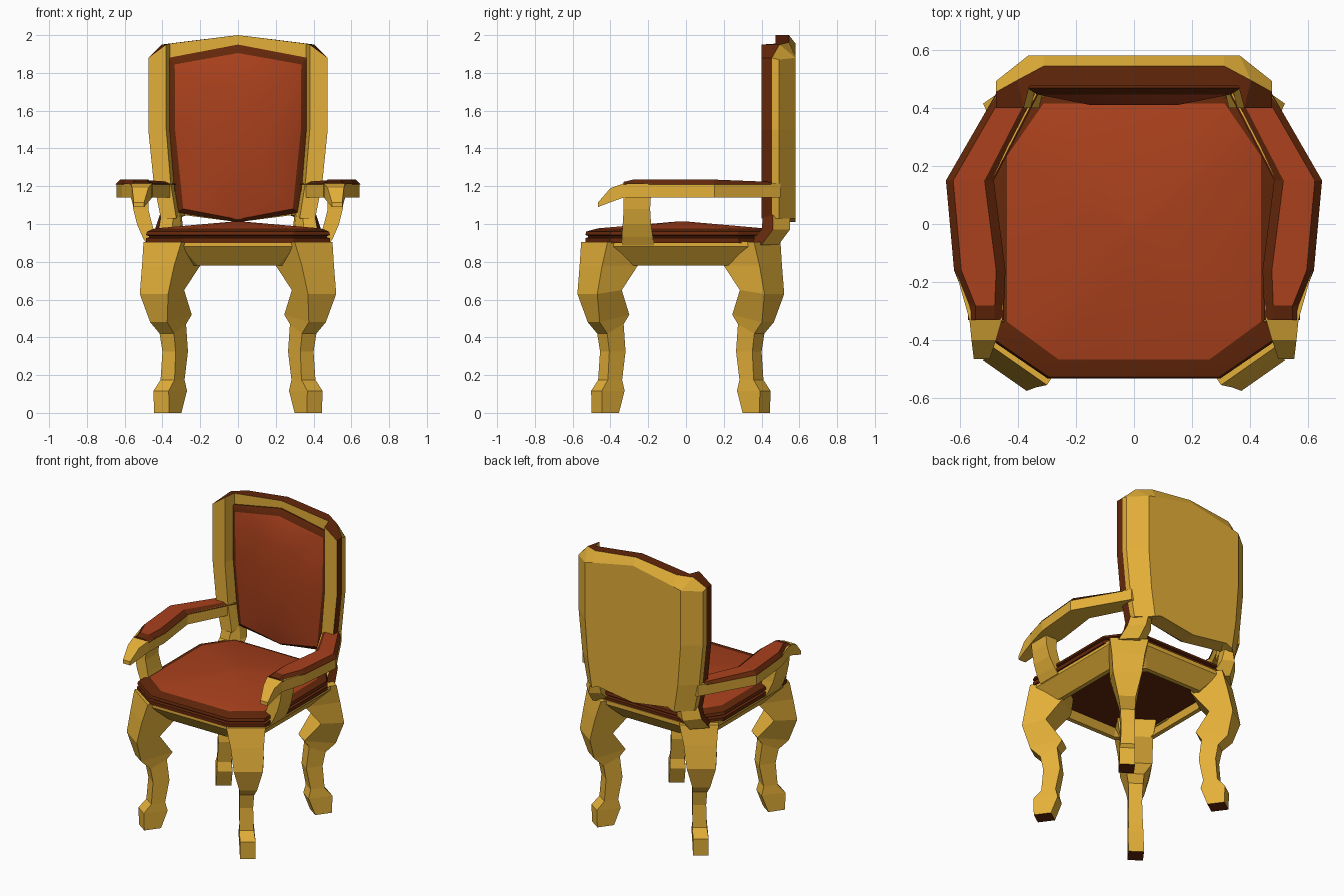
import bpy, bmesh

cube = bpy.data.objects.get("Cube")
if cube:
    bpy.data.objects.remove(cube, do_unlink=True)


def material(name, rgb):
    m = bpy.data.materials.new(name)
    m.use_nodes = True
    m.diffuse_color = (*rgb, 1)
    m.node_tree.nodes["Principled BSDF"].inputs["Base Color"].default_value = (*rgb, 1)
    return m


MATERIALS = [material("golden wood", (0.77, 0.43, 0.04)),
             material("red leather", (0.40, 0.052, 0.012)),
             material("dark brown trim", (0.125, 0.02, 0.003))]
GOLD, RED, DARK = range(3)


def loft(name, rings, rule=lambda level, side: GOLD, closed=False, mirror=False, smooth=False):
    """Skin a row of equal rings; rule picks the colour (level -1 and len-1 are the caps)."""
    bm = bmesh.new()
    rows = [[bm.verts.new(p) for p in ring] for ring in rings]
    n, last = len(rows[0]), len(rows) - 1

    def face(verts, level, side):
        bm.faces.new(verts).material_index = rule(level, side)

    for k in range(last + closed):
        a, b = rows[k], rows[(k + 1) % len(rows)]
        for i in range(n):
            j = (i + 1) % n
            face((a[i], a[j], b[j], b[i]), k, i)
    if not closed:
        for row, level in ((rows[0], -1), (rows[-1], last)):
            for i in range(n // 2 - 1):
                face((row[i], row[i + 1], row[n - 2 - i], row[n - 1 - i]), level, i)
    bmesh.ops.recalc_face_normals(bm, faces=bm.faces)
    mesh = bpy.data.meshes.new(name)
    bm.to_mesh(mesh)
    bm.free()
    for m in MATERIALS:
        mesh.materials.append(m)
    obj = bpy.data.objects.new(name, mesh)
    bpy.context.collection.objects.link(obj)
    if mirror:
        obj.modifiers.new("Mirror", "MIRROR")
    if smooth:
        bpy.ops.object.select_all(action='DESELECT')
        obj.select_set(True)
        bpy.context.view_layer.objects.active = obj
        bpy.ops.object.shade_smooth_by_angle(angle=0.5)
    return obj


def octagon(hx, y0, y1, z, front, back):
    """Rectangle with cut corners; front and back give the (x, y) size of the cuts."""
    (fx, fy), (bx, by) = front, back
    half = [(hx - fx, y0), (hx, y0 + fy), (hx, y1 - by), (hx - bx, y1)]
    return [(x, y, z) for x, y in half] + [(-x, y, z) for x, y in reversed(half)]


# Curved legs turned outwards: outer offset, outer z, inner offset, inner z, half width
LEG = [(0.40, 0.905, 0.28, 0.905, 0.10), (0.423, 0.78, 0.285, 0.78, 0.085),
       (0.445, 0.63, 0.36, 0.65, 0.075), (0.42, 0.48, 0.29, 0.52, 0.045),
       (0.377, 0.42, 0.313, 0.47, 0.038), (0.365, 0.325, 0.30, 0.325, 0.035),
       (0.373, 0.175, 0.32, 0.175, 0.037), (0.407, 0.117, 0.31, 0.117, 0.04),
       (0.405, 0, 0.34, 0, 0.04)]
for name, sign, shift in (("back_legs", 1, 0), ("front_legs", -1, -0.055)):
    rings = []
    for o, zo, i, zi, h in LEG:
        corners = [(o + h, o - 0.4 * h, zo), (o - h, o + h, zo),
                   (i - h, i + 0.4 * h, zi), (i + h, i - h, zi)]
        rings.append([(x, sign * y + shift, z) for x, y, z in corners])
    loft(name, rings, lambda level, side: DARK if level == len(LEG) - 1 else GOLD, mirror=True)

# Seat rail, leaning inwards under the rim
cut = (0.175, 0.14)
loft("seat_rail", [octagon(0.477 - d, -0.528 + d, 0.467 - d, z, cut, cut)
                   for d, z in ((0, 0.908), (0, 0.88), (0.09, 0.78), (0.12, 0.78), (0.05, 0.9))],
     closed=True)

# Seat cushion with a piped edge and a low crown
rings = [octagon(0.487 - d, -0.533 + d, 0.46 - d, z, (0.19, 0.13), (0.13, 0.18))
         for d, z in ((0, 0.9), (0, 0.925), (0.015, 0.93), (0.015, 0.936), (0, 0.942),
                      (0.005, 0.96))]
rings.append(octagon(0.437, -0.467, 0.415, 0.977, (0.177, 0.13), (0.125, 0.18)))
rings.append([(x * 0.06, y * 0.06 - 0.02, 1.013) for x, y, z in rings[-1]])
loft("seat_cushion", rings, lambda level, side: RED if level >= 6 else DARK, smooth=True)

# Back frame: columns hold front, middle and rear (x, y, top z), then bottom z
COLUMNS = [((0.475, 0.40, 1.88), (0.475, 0.455, 1.88), (0.475, 0.493, 1.87), 1.03),
           ((0.38, 0.40, 1.95), (0.403, 0.495, 1.95), (0.365, 0.58, 1.88), 1.03),
           ((0.36, 0.475, 1.955), (0.31, 0.545, 1.962), (0.31, 0.58, 1.893), 1.05),
           ((0, 0.475, 2.0), (0, 0.545, 2.0), (0, 0.58, 1.955), 1.01)]


def frame_half(name, near, far, rule):
    def edge(point, bottom, side):
        x, y, top = point
        return [(side * x * s, y, z)
                for s, z in ((0.86, bottom), (0.94, 1.22), (1, 1.5), (1, top))]

    rings = []
    for side, cols in ((-1, COLUMNS), (1, COLUMNS[-2::-1])):
        for c in cols:
            rings.append(edge(c[near], c[3], side) + edge(c[far], c[3], side)[::-1])
    loft(name, rings, rule)


frame_half("back_frame_front", 0, 1,
           lambda level, side: GOLD if 0 <= level < 6 and side != 3 else DARK)
frame_half("back_frame_rear", 1, 2, lambda level, side: GOLD)


# Padded back panel, recessed between the wings of the frame
def panel_ring(half, y):
    pts = [(x, y, z) for x, z in half]
    return pts + [(-x, y, z) for x, y, z in pts[-2:0:-1]]


outer = [(0, 1.95), (0.367, 1.88), (0.367, 1.5), (0.325, 1.06), (0, 1.01)]
inner = [(0, 1.905), (0.335, 1.845), (0.333, 1.5), (0.29, 1.08), (0, 1.025)]
crown = [(x * 0.45, 1.47 + (z - 1.47) * 0.6) for x, z in inner]
loft("back_panel", [panel_ring(outer, 0.5), panel_ring(outer, 0.468),
                    panel_ring(inner, 0.447), panel_ring(crown, 0.41)],
     lambda level, side: RED if level >= 2 else DARK, smooth=True)

# Short posts joining the back to the rear corners of the seat, with a dark outer strip
POST = [(0.89, [(0.43, 0.33), (0.46, 0.40), (0.37, 0.49), (0.28, 0.42), (0.30, 0.36), (0.36, 0.32)]),
        (0.97, [(0.42, 0.40), (0.44, 0.46), (0.36, 0.55), (0.29, 0.51), (0.30, 0.45), (0.35, 0.40)]),
        (1.06, [(0.405, 0.41), (0.41, 0.46), (0.34, 0.55), (0.30, 0.53), (0.31, 0.46), (0.34, 0.42)])]
loft("back_posts", [[(x, y, z) for x, y in pts] for z, pts in POST],
     lambda level, side: DARK if side == 0 and level in (0, 1) else GOLD, mirror=True)

# Bowed arms with a drooping tip: y, inner x, outer x, bottom z, top z
ARM = [(0.50, 0.36, 0.44, 1.14, 1.215), (0.45, 0.335, 0.47, 1.14, 1.215),
       (0.15, 0.49, 0.643, 1.14, 1.215), (-0.16, 0.45, 0.615, 1.14, 1.215),
       (-0.33, 0.455, 0.567, 1.14, 1.215), (-0.40, 0.475, 0.56, 1.115, 1.19),
       (-0.465, 0.497, 0.552, 1.09, 1.115)]
loft("arms", [[(a, y, z0), (b, y, z0), (b, y, z1), (a, y, z1)] for y, a, b, z0, z1 in ARM],
     mirror=True)

# Arm pads: dark bevelled border around a red top
pad = []
for y, a, b, z0, z1 in ARM[1:5]:
    t = z1 + (0.008 if y in (0.45, -0.33) else 0.02)
    pad.append([(a - 0.007, y, z1 - 0.005), (b + 0.005, y, z1 - 0.005),
                (b - 0.02, y, t), (a + 0.025, y, t)])
end = [(x, y + 0.05, z if z < 1.22 else 1.235) for x, y, z in pad[-1]]
pad.insert(3, end)
loft("arm_pads", pad,
     lambda level, side: RED if side == 2 and level in (0, 1, 2) else DARK, mirror=True)

# Arm supports rising from the seat sides: z, inner x, outer x, front y, rear y
SUPPORT = [(0.885, 0.41, 0.48, -0.34, -0.17), (0.93, 0.435, 0.505, -0.34, -0.175),
           (1.0, 0.455, 0.535, -0.335, -0.185), (1.08, 0.475, 0.555, -0.33, -0.19),
           (1.16, 0.47, 0.563, -0.33, -0.185)]
loft("arm_supports", [[(a, y0, z), (b, y0, z), (b, y1, z), (a, y1, z)]
                      for z, a, b, y0, y1 in SUPPORT], mirror=True)
